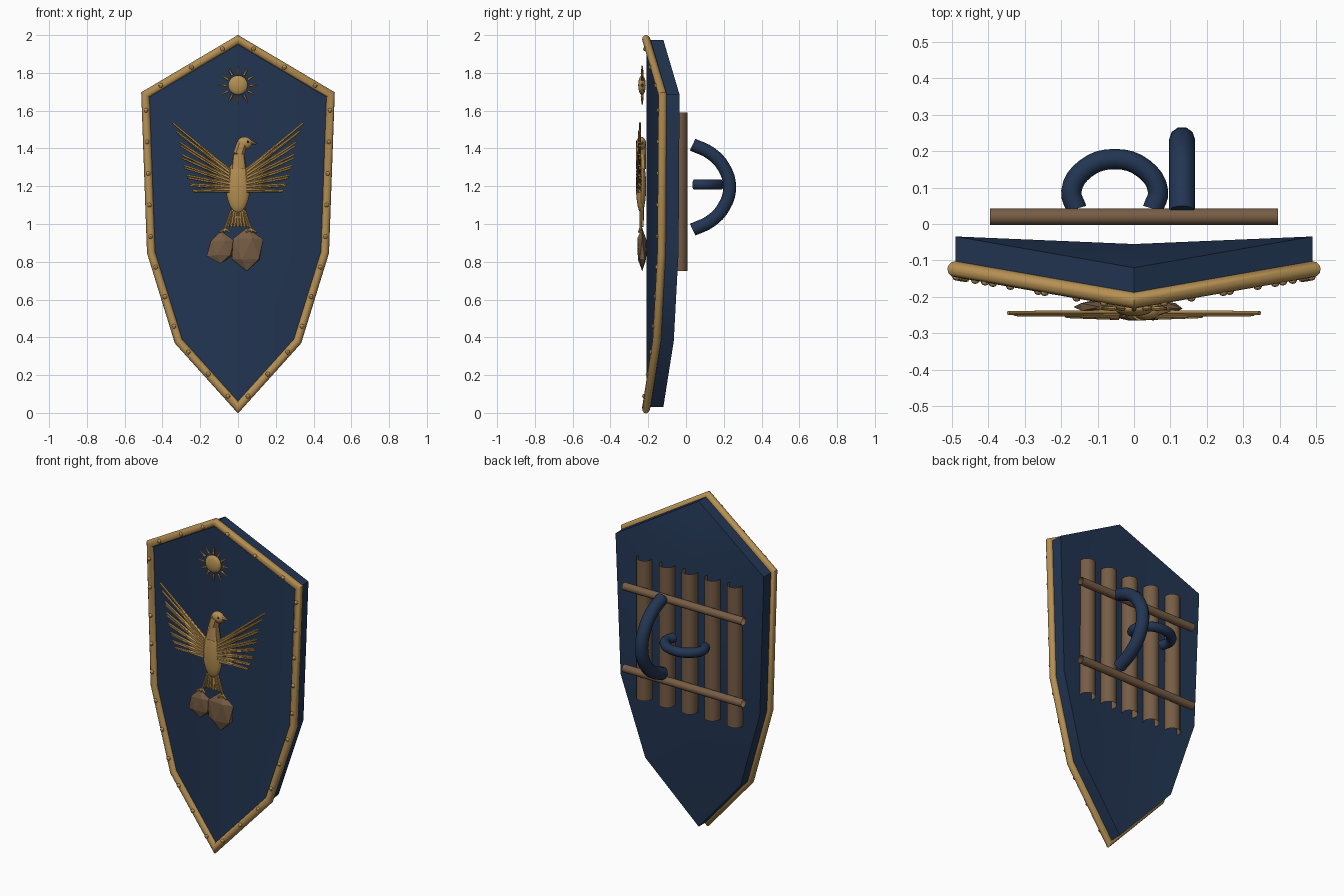
import bpy, bmesh, math, random
from mathutils import Vector, Matrix

cube = bpy.data.objects.get("Cube")
if cube:
    bpy.data.objects.remove(cube)
random.seed(4)


def material(name, rgb):
    m = bpy.data.materials.new(name)
    m.use_nodes = True
    m.diffuse_color = (*rgb, 1)
    m.node_tree.nodes["Principled BSDF"].inputs["Base Color"].default_value = (*rgb, 1)
    return m


BLUE = material("navy blue", (0.016, 0.036, 0.085))
GOLD = material("gold", (0.46, 0.275, 0.085))
BROWN = material("wood brown", (0.185, 0.11, 0.06))
DARK = material("dark", (0.02, 0.015, 0.01))


def finish(name, bm, mat, smooth=True):
    bmesh.ops.recalc_face_normals(bm, faces=bm.faces)
    me = bpy.data.meshes.new(name)
    bm.to_mesh(me)
    bm.free()
    me.materials.append(mat)
    ob = bpy.data.objects.new(name, me)
    bpy.context.collection.objects.link(ob)
    if smooth:
        bpy.ops.object.select_all(action='DESELECT')
        ob.select_set(True)
        bpy.context.view_layer.objects.active = ob
        bpy.ops.object.shade_smooth_by_angle(angle=math.radians(35))
    return ob


def rod(bm, a, b, r1, r2, sides=8, caps=True):
    """Tapered cylinder from a to b."""
    a, b = Vector(a), Vector(b)
    turn = (b - a).to_track_quat('Z', 'Y').to_matrix().to_4x4()
    bmesh.ops.create_cone(bm, cap_ends=caps, segments=sides, radius1=r1, radius2=r2,
                          depth=(b - a).length,
                          matrix=Matrix.Translation((a + b) / 2) @ turn)


def ball(bm, centre, size, u=16, v=10):
    bmesh.ops.create_uvsphere(bm, u_segments=u, v_segments=v, radius=1,
                              matrix=Matrix.Translation(centre) @ Matrix.Diagonal((*size, 1)))


def tube(name, points, radius, mat):
    """Smooth bent tube through points."""
    cu = bpy.data.curves.new(name, 'CURVE')
    cu.dimensions = '3D'
    cu.bevel_depth, cu.bevel_resolution, cu.resolution_u = radius, 3, 4
    cu.use_fill_caps = True
    sp = cu.splines.new('BEZIER')
    sp.bezier_points.add(len(points) - 1)
    for bp, p in zip(sp.bezier_points, points):
        bp.co = p
        bp.handle_left_type = bp.handle_right_type = 'AUTO'
    cu.materials.append(mat)
    ob = bpy.data.objects.new(name, cu)
    bpy.context.collection.objects.link(ob)
    return ob


# Shield outline: half profile mirrored into a closed loop
half = [(0, 1.975), (0.49, 1.685), (0.46, 0.85), (0.315, 0.38), (0, 0.03)]
outline = half + [(-x, z) for x, z in half[-2:0:-1]]


def front_y(x):
    return -0.21 + 0.175 * abs(x)


# Shield body: ridged front, almost flat back with its own spine
bm = bmesh.new()
front = {p: bm.verts.new((p[0], front_y(p[0]), p[1])) for p in outline}
back = {p: bm.verts.new((p[0], front_y(p[0]) + 0.09, p[1])) for p in outline}
spine_y = [None, -0.055, -0.06, -0.085, None]
for verts, ys in ((front, [-0.21] * 5), (back, spine_y)):
    spine = [verts[half[0]]]
    spine += [bm.verts.new((0, ys[i], half[i][1])) for i in (1, 2, 3)]
    spine.append(verts[half[-1]])
    for s in (1, -1):
        side = [verts[(s * x if x else 0, z)] for x, z in half]
        for i in range(4):
            quad = [spine[i], side[i], side[i + 1], spine[i + 1]]
            bm.faces.new(list(dict.fromkeys(quad)))
for p, q in zip(outline, outline[1:] + outline[:1]):
    bm.faces.new((front[p], front[q], back[q], back[p]))
finish("shield_body", bm, BLUE)

# Rim: round bar with mitred corners
path = [Vector((x, front_y(x), z)) for x, z in outline]
bm = bmesh.new()
rings, count, R = [], 12, 0.022
for i, p in enumerate(path):
    d = (p - path[i - 1]).normalized()
    n = d + (path[(i + 1) % len(path)] - p).normalized()
    u = d.cross(Vector((0, 1, 0))).normalized()
    v = u.cross(d)
    ring = []
    for k in range(count):
        t = math.tau * k / count
        q = R * (u * math.cos(t) + v * math.sin(t))
        ring.append(bm.verts.new(p + q - d * (q.dot(n) / d.dot(n))))
    rings.append(ring)
for i, ring in enumerate(rings):
    for k in range(count):
        j = (k + 1) % count
        bm.faces.new((rings[i - 1][k], rings[i - 1][j], ring[j], ring[k]))
finish("rim", bm, GOLD)

# Rivets spaced along each rim edge
bm = bmesh.new()
for i, p in enumerate(path):
    q = path[(i + 1) % len(path)]
    n = max(3, round((q - p).length / 0.165))
    for k in range(n):
        c = p.lerp(q, (k + 0.5) / n) + Vector((0, -0.021, 0))
        ball(bm, c, (0.012, 0.01, 0.012), 8, 6)
finish("rivets", bm, GOLD)

# Sun: domed disc and pointed rays
bm = bmesh.new()
ball(bm, (0, -0.233, 1.735), (0.052, 0.02, 0.052), 24, 12)
for k in range(12):
    d = Vector((math.sin(k * math.tau / 12), 0, math.cos(k * math.tau / 12)))
    c = Vector((0, -0.232, 1.735))
    rod(bm, c + d * 0.06, c + d * 0.103, 0.008, 0.003, 6)
finish("sun", bm, GOLD)

# Bird body, neck, head and beak
bm = bmesh.new()
ball(bm, (0, -0.238, 1.2), (0.064, 0.027, 0.14), 20, 14)
rod(bm, (0.004, -0.238, 1.29), (0.004, -0.238, 1.37), 0.04, 0.03, 12)
rod(bm, (0.004, -0.238, 1.37), (0.022, -0.238, 1.425), 0.03, 0.03, 12)
ball(bm, (0.035, -0.238, 1.428), (0.04, 0.026, 0.034))
rod(bm, (0.065, -0.238, 1.432), (0.1, -0.238, 1.425), 0.015, 0.002)
for v in bm.verts:
    v.co.y = -0.238 + max(-0.027, min(0.027, v.co.y + 0.238))
finish("bird_body", bm, GOLD)
bm = bmesh.new()
ball(bm, (0.052, -0.261, 1.435), (0.006, 0.004, 0.006), 8, 6)
finish("bird_eye", bm, DARK)

# Wings: long feathers fanned from the shoulder, with short coverts on top
tips = [(0.345, 1.535), (0.317, 1.48), (0.306, 1.415), (0.297, 1.35), (0.282, 1.297),
        (0.268, 1.245), (0.253, 1.203), (0.236, 1.172)]
for side, s in (("left", 1), ("right", -1)):
    bm = bmesh.new()
    # double the fan by adding a feather between neighbouring tips
    fan = [Vector(t) for t in tips]
    fan = [f for a, b in zip(fan, fan[1:]) for f in (a, a.lerp(b, 0.5) * 0.99)] + fan[-1:]
    for i, tip in enumerate(fan):
        f = i / (len(fan) - 1)
        root = Vector((0.045, 1.285 - 0.11 * f))
        y = -0.244 - 0.004 * (i % 2)
        rod(bm, (s * root.x, y, root.y), (s * tip.x, y, tip.y), 0.009, 0.006, 6)
        mid = root.lerp(tip, 0.5)
        rod(bm, (s * root.x, y - 0.006, root.y), (s * mid.x, y - 0.006, mid.y),
            0.011, 0.005, 6)
    finish(side + "_wing", bm, GOLD)

# Tail feathers, legs and claws
bm = bmesh.new()
for k in range(-3, 4):
    rod(bm, (k * 0.008, -0.232, 1.09), (k * 0.018, -0.232, 0.985), 0.009, 0.008, 6)
for s in (1, -1):
    rod(bm, (s * 0.035, -0.238, 1.07), (s * 0.068, -0.24, 0.975), 0.008, 0.007)
    for dx in (-0.025, 0.005, 0.03):
        rod(bm, (s * 0.068, -0.24, 0.975), (s * (0.068 + dx), -0.25, 0.957), 0.008, 0.005, 6)
finish("tail_and_feet", bm, GOLD)

# Rocks: faceted and flattened
for name, c, size in (("large_rock", (0.047, -0.232, 0.865), (0.094, 0.027, 0.118)),
                      ("small_rock", (-0.092, -0.228, 0.872), (0.075, 0.02, 0.085))):
    bm = bmesh.new()
    bmesh.ops.create_icosphere(bm, subdivisions=1, radius=1)
    for v in bm.verts:
        v.co *= random.uniform(0.92, 1.12)
        v.co = Vector(c) + Vector(a * b for a, b in zip(v.co, size))
    finish(name, bm, BROWN, False)

# Back slats: open round staves
for i in range(5):
    x = -0.3 + 0.15 * i
    bm = bmesh.new()
    rod(bm, (x, -0.037, 0.752), (x, -0.037, 1.59), 0.045, 0.045, 20, False)
    finish(f"back_slat_{i + 1}", bm, BROWN)

# Cross bars: open tubes
for name, z in (("upper_cross_bar", 1.415), ("lower_cross_bar", 0.925)):
    bm = bmesh.new()
    rod(bm, (-0.395, 0.02, z), (0.395, 0.02, z), 0.023, 0.023, 16, False)
    finish(name, bm, BROWN)

# Arm loop and hand grip
arc = [(0.035, 0.225), (0.13, 0.18), (0.2, 0.105), (0.231, 0)]
arc += [(y, -h) for y, h in arc[-2::-1]]
tube("arm_loop", [(0.132, y, 1.195 + h) for y, h in arc], 0.036, BLUE)
grip = [(-0.105, 0.042), (-0.119, 0.09), (-0.08, 0.152), (0, 0.178)]
grip += [(-x, y) for x, y in grip[-2::-1]]
tube("hand_grip", [(x - 0.053, y, 1.208) for x, y in grip], 0.028, BLUE)
